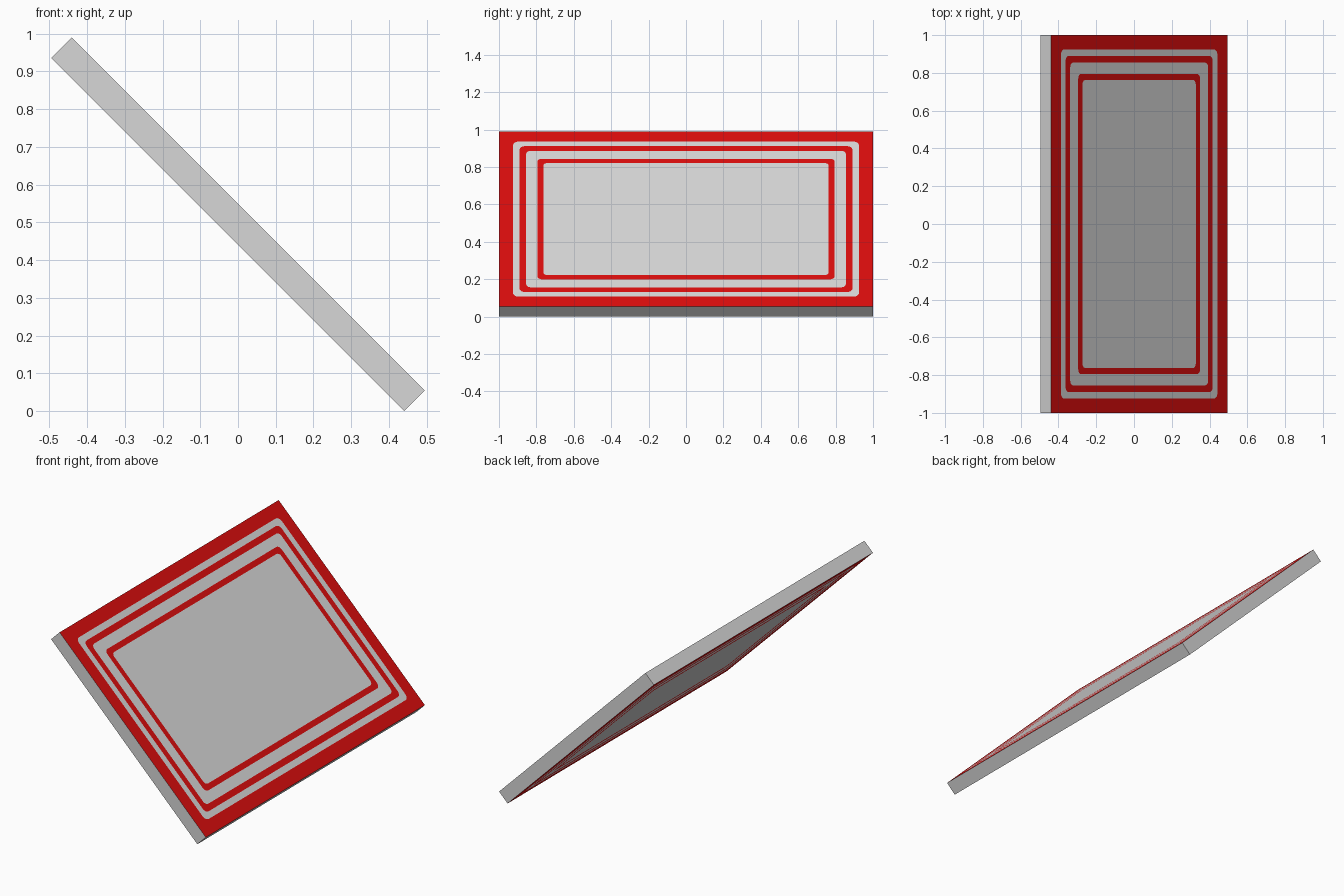
import bpy, bmesh, math
from mathutils import Matrix

if "Cube" in bpy.data.objects:
    bpy.data.objects.remove(bpy.data.objects["Cube"])

LENGTH, WIDTH, THICK = 1.322, 2.0, 0.077      # slope length, width along y, thickness
INSETS = [0.0, 0.075, 0.11, 0.145, 0.205, 0.237]   # stripe boundaries from the edge
RADII = [0.0, 0.028, 0.026, 0.024, 0.024, 0.022]   # corner rounding per boundary
SEG = 4


def material(name, rgb):
    m = bpy.data.materials.new(name)
    m.diffuse_color = (*rgb, 1.0)
    m.use_nodes = True
    m.node_tree.nodes["Principled BSDF"].inputs["Base Color"].default_value = m.diffuse_color
    return m


def rounded_loop(bm, inset, radius, z):
    """Rectangle with rounded corners, counter-clockwise."""
    hx, hy = LENGTH / 2 - inset - radius, WIDTH / 2 - inset - radius
    verts = []
    for k, (sx, sy) in enumerate([(1, 1), (-1, 1), (-1, -1), (1, -1)]):
        for i in range(SEG + 1):
            a = math.pi / 2 * (k + i / SEG)
            verts.append(bm.verts.new((sx * hx + radius * math.cos(a),
                                       sy * hy + radius * math.sin(a), z)))
    return verts


def bridge(bm, outer, inner, mat):
    n = len(outer)
    for i in range(n):
        j = (i + 1) % n
        bm.faces.new((outer[i], outer[j], inner[j], inner[i])).material_index = mat


bm = bmesh.new()
rims = []
# striped front and back faces: red and grey bands alternate inwards
for z in (THICK / 2, -THICK / 2):
    loops = [rounded_loop(bm, d, r, z) for d, r in zip(INSETS, RADII)]
    for i in range(len(loops) - 1):
        bridge(bm, loops[i], loops[i + 1], 1 if i % 2 == 0 else 0)
    bm.faces.new(loops[-1]).material_index = 0
    rims.append(loops[0])
# grey edge of the slab
bridge(bm, rims[0], rims[1], 0)
bmesh.ops.remove_doubles(bm, verts=bm.verts[:], dist=1e-5)
bmesh.ops.recalc_face_normals(bm, faces=bm.faces[:])

# lean at 45 degrees and stand on the ground
bm.transform(Matrix.Rotation(math.radians(45), 4, 'Y'))
low = min(v.co.z for v in bm.verts)
bm.transform(Matrix.Translation((0, 0, -low)))

mesh = bpy.data.meshes.new("sloped_panel")
bm.to_mesh(mesh)
bm.free()
mesh.materials.append(material("light grey", (0.68, 0.68, 0.68)))
mesh.materials.append(material("red", (0.70, 0.004, 0.004)))
panel = bpy.data.objects.new("sloped_panel", mesh)
bpy.context.collection.objects.link(panel)
